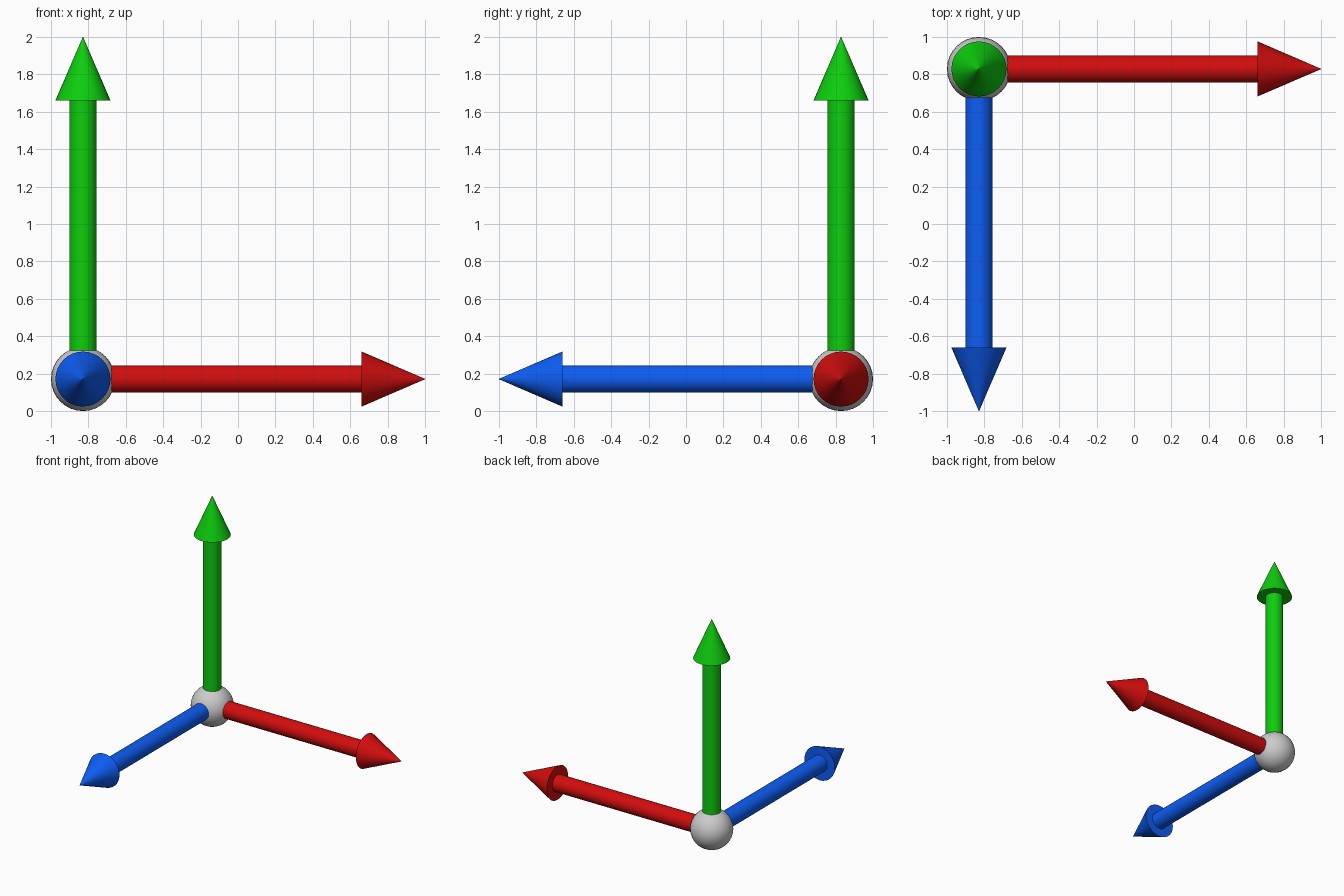
import bpy
from mathutils import Vector

if "Cube" in bpy.data.objects:
    bpy.data.objects.remove(bpy.data.objects["Cube"])

R = 0.171                       # hub radius
HUB = Vector((-1 + R, 1 - R, R))
REACH = 2 - R                   # hub centre to arrow tip
HEAD = 0.339                    # arrowhead length
SIDES = 32


def finish(name, mat=None):
    obj = bpy.context.object
    obj.name = name
    bpy.ops.object.shade_smooth_by_angle()
    if mat:
        obj.data.materials.append(mat)


def arrow(name, direction, color):
    d = Vector(direction)
    rot = d.to_track_quat('Z', 'Y').to_euler()
    mat = bpy.data.materials.new(name + "_paint")
    mat.diffuse_color = color
    mat.use_nodes = True
    mat.node_tree.nodes["Principled BSDF"].inputs["Base Color"].default_value = mat.diffuse_color
    shaft = REACH - HEAD
    bpy.ops.mesh.primitive_cylinder_add(vertices=SIDES, radius=0.073, depth=shaft,
                                        location=HUB + d * shaft / 2, rotation=rot)
    finish(name + "_shaft", mat)
    # A minute flat tip keeps the cone's shading clean right up to the point
    bpy.ops.mesh.primitive_cone_add(vertices=SIDES, radius1=0.147, radius2=0.001, depth=HEAD,
                                    location=HUB + d * (shaft + HEAD / 2), rotation=rot)
    finish(name + "_head", mat)


# Central ball
bpy.ops.mesh.primitive_uv_sphere_add(segments=32, ring_count=16, radius=R, location=HUB)
finish("hub_ball")

# Three axis arrows
arrow("right_arrow", (1, 0, 0), (0.65, 0.004, 0.004, 1))
arrow("up_arrow", (0, 0, 1), (0.004, 0.61, 0.004, 1))
arrow("front_arrow", (0, -1, 0), (0.004, 0.11, 0.91, 1))
